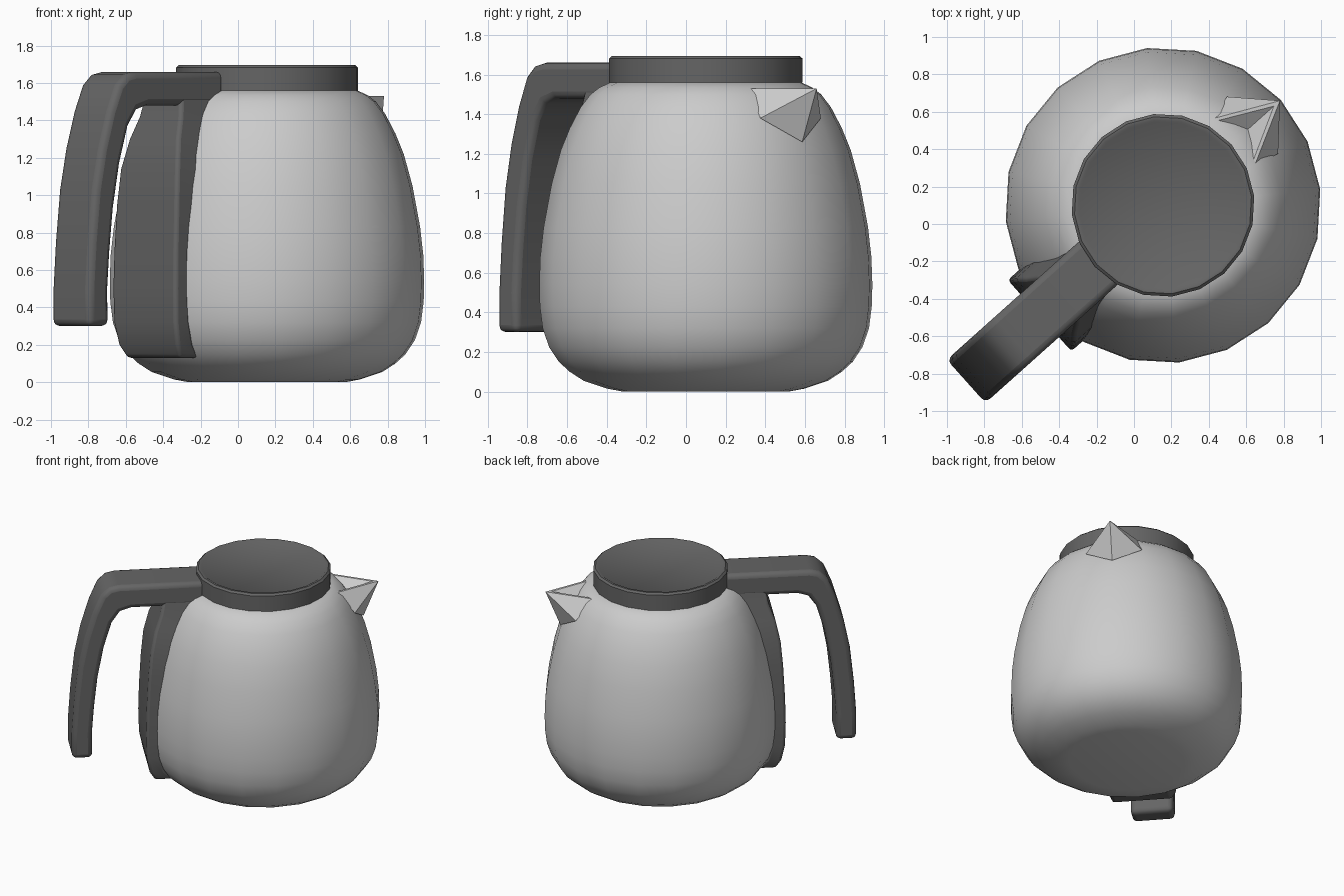
import bpy, bmesh, math
from mathutils import Matrix

if "Cube" in bpy.data.objects:
    bpy.data.objects.remove(bpy.data.objects["Cube"])

# Jug is built along x (spout +x, handle -x), then turned into place
PLACE = Matrix.Translation((0.155, 0.10, 0)) @ Matrix.Rotation(math.radians(41.8), 4, 'Z')
SIDES = 20

dark = bpy.data.materials.new("dark_plastic")
dark.diffuse_color = (0.13, 0.13, 0.13, 1)
dark.use_nodes = True
dark.node_tree.nodes["Principled BSDF"].inputs["Base Color"].default_value = dark.diffuse_color


def make(name, verts, faces, mat=None, bevel=0, smooth=True):
    me = bpy.data.meshes.new(name)
    me.from_pydata(verts, [], faces)
    bm = bmesh.new()
    bm.from_mesh(me)
    bmesh.ops.remove_doubles(bm, verts=bm.verts, dist=1e-5)
    bmesh.ops.recalc_face_normals(bm, faces=bm.faces)
    bm.to_mesh(me)
    bm.free()
    ob = bpy.data.objects.new(name, me)
    bpy.context.collection.objects.link(ob)
    ob.matrix_world = PLACE
    if mat:
        me.materials.append(mat)
    if bevel:
        m = ob.modifiers.new("rounding", 'BEVEL')
        m.width, m.segments = bevel, 3
        m.limit_method, m.angle_limit = 'ANGLE', math.radians(45)
    if smooth:
        bpy.ops.object.select_all(action='DESELECT')
        ob.select_set(True)
        bpy.context.view_layer.objects.active = ob
        bpy.ops.object.shade_smooth_by_angle(angle=math.radians(40))
    return ob


def loft(rings):
    """Skin a list of equal-length rings and cap both ends."""
    n = len(rings[0])
    verts = [v for r in rings for v in r]
    faces = [(k * n + i, k * n + (i + 1) % n, (k + 1) * n + (i + 1) % n, (k + 1) * n + i)
             for k in range(len(rings) - 1) for i in range(n)]
    faces += [tuple(range(n)), tuple(range(len(verts) - n, len(verts)))]
    return verts, faces


def lathe(profile):
    return loft([[(r * math.cos(2 * math.pi * i / SIDES), r * math.sin(2 * math.pi * i / SIDES), z)
                  for i in range(SIDES)] for r, z in profile])


# Rounded pot body
make("body", *lathe([(.42, 0), (.50, .015), (.62, .055), (.69, .10), (.745, .15), (.795, .225),
                     (.828, .32), (.842, .43), (.845, .54), (.84, .68), (.823, .83), (.782, 1.05),
                     (.735, 1.22), (.69, 1.33), (.635, 1.435), (.585, 1.50), (.54, 1.535),
                     (.485, 1.56)]))

# Lid with a thin raised rim
make("lid", *lathe([(.47, 1.555), (.49, 1.56), (.49, 1.682), (.475, 1.695), (.458, 1.695),
                    (.448, 1.688)]), mat=dark)

# Faceted pouring lip with an open, thick-rimmed top
tip, low = (.839, 0, 1.53), (.73, 0, 1.26)
tip_in, well = (.795, 0, 1.53), (.585, 0, 1.46)
lip_v, lip_f = [], []
for s in (1, -1):
    rim, wing = (.513, s * .165, 1.53), (.642, s * .205, 1.38)
    rim_in = (.525, s * .14, 1.53)
    for f in ((tip, rim, wing), (tip, wing, low), (tip, tip_in, rim_in, rim), (tip_in, well, rim_in),
              (rim, rim_in, well), (rim, well, wing), (wing, well, low)):
        lip_f.append(tuple(range(len(lip_v), len(lip_v) + len(f))))
        lip_v += f
make("spout", lip_v, lip_f, smooth=False)

# Handle: side outline (distance out, height) given a constant width
outline = [(.44, 1.66), (1.07, 1.66), (1.14, 1.645), (1.20, 1.59), (1.26, 1.45), (1.32, 1.25),
           (1.365, 1.03), (1.395, .75), (1.412, .50), (1.412, .30), (1.262, .30), (1.265, .50),
           (1.25, .70), (1.225, .93), (1.18, 1.17), (1.12, 1.37), (1.06, 1.455), (.98, 1.48),
           (.44, 1.48)]
make("handle", *loft([[(-s, y, z) for s, z in outline] for y in (-.155, .155)]), mat=dark, bevel=.035)

# Strap hugging the body: height, inner and outer distance, half width
strap = [(.13, .68, .815, .215), (.20, .74, .855, .24), (.32, .775, .88, .252), (.50, .785, .885, .255),
         (.70, .78, .88, .252), (.95, .74, .867, .245), (1.14, .69, .85, .232), (1.30, .62, .815, .20),
         (1.42, .56, .77, .17), (1.53, .44, .75, .15)]
make("handle_strap", *loft([[(-a, -w, z), (-b, -w, z), (-b, w, z), (-a, w, z)]
                            for z, a, b, w in strap]), mat=dark, bevel=.02)
